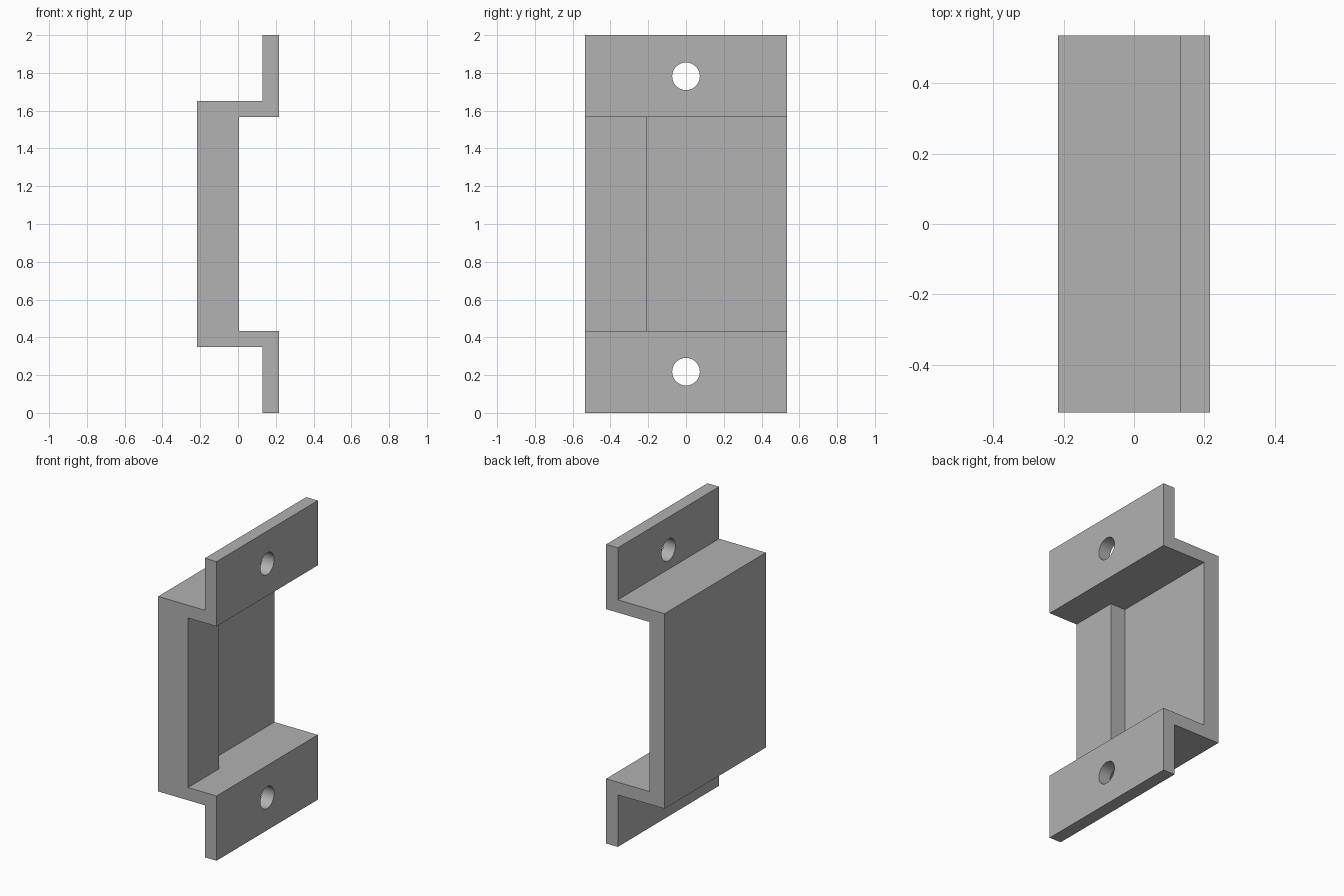
import bpy
import bmesh
import math
from mathutils import Matrix, Vector

if "Cube" in bpy.data.objects:
    bpy.data.objects.remove(bpy.data.objects["Cube"], do_unlink=True)

# Main dimensions
HALF_X, HALF_Y, MID_Z = 0.216, 0.535, 1.0
FLANGE_X = 0.13       # outer face of the mounting flanges
WALL_X = -0.105       # inner face of the thin back wall
BAR_X = 0.005         # inner face of the thick bar
BAR_Y = -0.21         # where the thick bar ends
OUTER, INNER = 0.652, 0.567   # shelf heights from the middle
HOLE_Z, HOLE_R = 0.782, 0.073

grey = bpy.data.materials.new("light grey")
grey.use_nodes = True
colour = (0.445, 0.445, 0.445, 1)
grey.diffuse_color = colour
grey.node_tree.nodes["Principled BSDF"].inputs["Base Color"].default_value = colour


def make_object(name, bm):
    bmesh.ops.recalc_face_normals(bm, faces=bm.faces)
    mesh = bpy.data.meshes.new(name)
    bm.to_mesh(mesh)
    bm.free()
    mesh.materials.append(grey)
    obj = bpy.data.objects.new(name, mesh)
    bpy.context.collection.objects.link(obj)
    return obj


def combine(target, tool, operation):
    bpy.context.view_layer.objects.active = target
    mod = target.modifiers.new(operation.lower(), "BOOLEAN")
    mod.operation, mod.object, mod.solver = operation, tool, "EXACT"
    bpy.ops.object.modifier_apply(modifier=mod.name)
    bpy.data.objects.remove(tool, do_unlink=True)


# Hat-shaped bracket: half profile mirrored about mid height, extruded along y
half = [(-HALF_X, OUTER), (FLANGE_X, OUTER), (FLANGE_X, MID_Z),
        (HALF_X, MID_Z), (HALF_X, INNER), (WALL_X, INNER)]
profile = half + [(x, -z) for x, z in reversed(half)]
bm = bmesh.new()
face = bm.faces.new([bm.verts.new((x, -HALF_Y, MID_Z + z)) for x, z in profile])
new = bmesh.ops.extrude_face_region(bm, geom=[face])["geom"]
bmesh.ops.translate(bm, vec=(0, 2 * HALF_Y, 0),
                    verts=[v for v in new if isinstance(v, bmesh.types.BMVert)])
bracket = make_object("mounting_bracket", bm)

# Thick bar along one edge of the wall, sunk into the wall and shelves
low = Vector((-0.16, -HALF_Y, MID_Z - 0.6))
high = Vector((BAR_X, BAR_Y, MID_Z + 0.6))
bm = bmesh.new()
bmesh.ops.create_cube(bm, size=1, matrix=Matrix.Translation((low + high) / 2)
                      @ Matrix.Diagonal((*(high - low), 1)))
combine(bracket, make_object("edge_bar", bm), "UNION")

# Screw hole through each flange
for side in (-1, 1):
    bm = bmesh.new()
    bmesh.ops.create_cone(
        bm, cap_ends=True, segments=48, radius1=HOLE_R, radius2=HOLE_R, depth=0.3,
        matrix=Matrix.Translation((FLANGE_X, 0, MID_Z + side * HOLE_Z))
        @ Matrix.Rotation(math.pi / 2, 4, "Y"))
    cutter = make_object("hole_cutter", bm)
    cutter.hide_render = True
    combine(bracket, cutter, "DIFFERENCE")

# Smooth hole walls, crisp edges
bpy.ops.object.select_all(action="DESELECT")
bracket.select_set(True)
bpy.context.view_layer.objects.active = bracket
bpy.ops.object.shade_smooth_by_angle(angle=math.radians(30))
